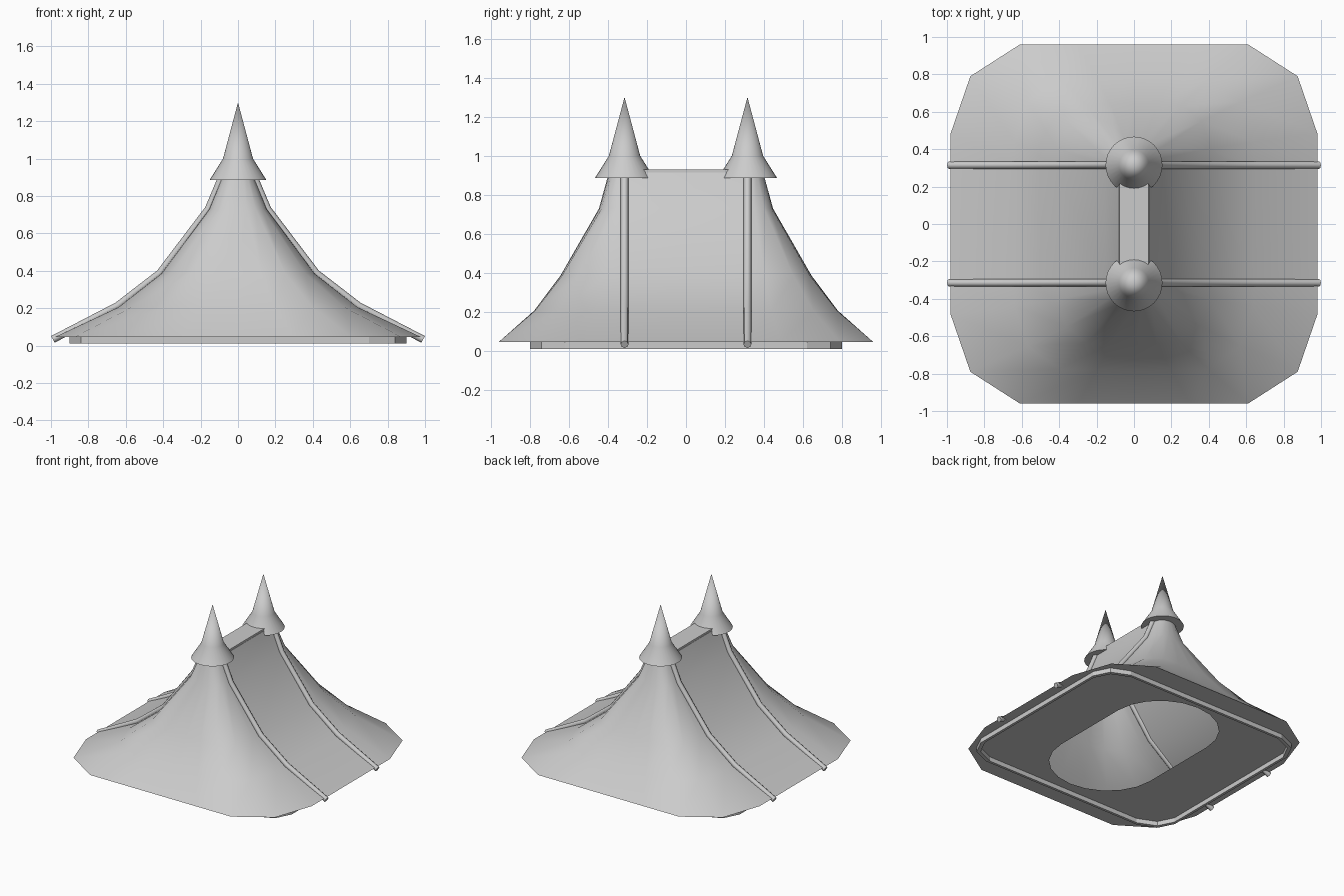
import bpy, bmesh, math
from mathutils import Vector

cube = bpy.data.objects.get("Cube")
if cube:
    bpy.data.objects.remove(cube)

grey = bpy.data.materials.new("canvas grey")
grey.use_nodes = True
COLOUR = (0.6, 0.6, 0.6, 1)
grey.diffuse_color = COLOUR
grey.node_tree.nodes["Principled BSDF"].inputs["Base Color"].default_value = COLOUR

PEAK = 0.315   # distance of each peak from the middle
TOP_R = 0.08   # roof radius under the caps
EAVE = 0.045   # eave height


def finish(name, bm, angle=35):
    bmesh.ops.recalc_face_normals(bm, faces=bm.faces)
    mesh = bpy.data.meshes.new(name)
    bm.to_mesh(mesh)
    bm.free()
    return attach(name, mesh, angle)


def attach(name, mesh, angle=35):
    ob = bpy.data.objects.new(name, mesh)
    bpy.context.collection.objects.link(ob)
    mesh.materials.append(grey)
    if angle:
        bpy.ops.object.select_all(action='DESELECT')
        ob.select_set(True)
        bpy.context.view_layer.objects.active = ob
        bpy.ops.object.shade_smooth_by_angle(angle=math.radians(angle))
    return ob


def full_loop(quarter):
    """Mirror a quarter outline (running from +x side to +y end) into a loop."""
    half = quarter + [(-x, y) for x, y in reversed(quarter) if x > 1e-6]
    return half + [(-x, -y) for x, y in half]


def add_ring(bm, loop, z):
    return [bm.verts.new((x, y, z)) for x, y in loop]


def bridge(bm, a, b):
    n = len(a)
    for i in range(n):
        j = (i + 1) % n
        bm.faces.new((a[i], a[j], b[j], b[i]))


# Roof: eave outline shrinking up to a small rounded ridge
eave = [(0.98, 0), (0.98, 0.17), (0.875, 0.475), (0.61, 0.645), (0.3, 0.645), (0, 0.645)]
levels = [(1, 1, EAVE), (0.622, 0.68, 0.205), (0.367, 0.44, 0.385),
          (0.083, 0.09, 0.73), (0, 0, 0.915)]


def roof_loop(fx, fy):
    quarter = []
    for i, (x, y) in enumerate(eave):
        a = math.pi / 2 * i / (len(eave) - 1)
        tx, ty = TOP_R * math.cos(a), TOP_R * math.sin(a)
        quarter.append((tx + (x - tx) * fx, PEAK + ty + (y - ty) * fy))
    return full_loop(quarter)


bm = bmesh.new()
rings = [add_ring(bm, roof_loop(fx, fy), z) for fx, fy, z in levels]
for low, high in zip(rings, rings[1:]):
    bridge(bm, low, high)
bm.faces.new(rings[-1])

# Flat underside with a round-ended opening
steps = len(eave) - 1
opening = full_loop([(0.41 * math.cos(math.pi / 2 * i / steps),
                      PEAK + 0.39 * math.sin(math.pi / 2 * i / steps))
                     for i in range(steps + 1)])
bridge(bm, rings[0], add_ring(bm, opening, EAVE))
finish("roof", bm)

# Thin wall rim under the eaves
bm = bmesh.new()
outer = full_loop([(0.9, 0.62), (0.84, 0.74), (0.7, 0.8)])
inner = [(x - math.copysign(0.02, x), y - math.copysign(0.02, y)) for x, y in outer]
loops = [add_ring(bm, lp, z) for lp, z in
         ((outer, EAVE), (outer, 0.01), (inner, 0.01), (inner, EAVE))]
for a, b in zip(loops, loops[1:]):
    bridge(bm, a, b)
finish("wall_rim", bm, 0)

# Ridge plate between the peaks
bm = bmesh.new()
bmesh.ops.create_cube(bm, size=1)
bmesh.ops.scale(bm, verts=bm.verts, vec=(0.155, 2 * PEAK, 0.025))
bmesh.ops.translate(bm, verts=bm.verts, vec=(0, 0, 0.917))
finish("ridge_plate", bm, 0)

# Pointed caps
for side, name in ((-1, "front_cap"), (1, "back_cap")):
    bm = bmesh.new()
    for r1, r2, z1, z2 in ((0.152, 0.08, 0.885, 1.0), (0.08, 0, 1.0, 1.3)):
        made = bmesh.ops.create_cone(bm, cap_ends=z1 < 0.9, segments=32, radius1=r1,
                                     radius2=r2, depth=z2 - z1)
        bmesh.ops.translate(bm, verts=made["verts"],
                            vec=(0, side * PEAK, (z1 + z2) / 2))
    for f in [f for f in bm.faces if len(f.verts) > 4 and f.calc_center_median().z > 0.95]:
        bm.faces.remove(f)
    bmesh.ops.remove_doubles(bm, verts=bm.verts, dist=0.0005)
    finish(name, bm, 35)

# Rails running down both sides from each peak
path = [(0.99, 0.033), (0.645, 0.212), (0.418, 0.387), (0.158, 0.73), (0.082, 0.91)]
for sy, end in ((-1, "front"), (1, "back")):
    for sx, side in ((-1, "right"), (1, "left")):
        curve = bpy.data.curves.new("rail_path", 'CURVE')
        curve.dimensions = '3D'
        curve.bevel_depth = 0.02
        curve.bevel_resolution = 2
        curve.use_fill_caps = True
        spline = curve.splines.new('POLY')
        spline.points.add(len(path) - 1)
        for p, (x, z) in zip(spline.points, path):
            p.co = (sx * x, sy * PEAK, z, 1)
        temp = bpy.data.objects.new("rail_helper", curve)
        bpy.context.collection.objects.link(temp)
        mesh = bpy.data.meshes.new_from_object(temp.evaluated_get(
            bpy.context.evaluated_depsgraph_get()))
        bpy.data.objects.remove(temp)
        mesh.materials.clear()
        attach(f"{end}_{side}_rail", mesh, 50)
